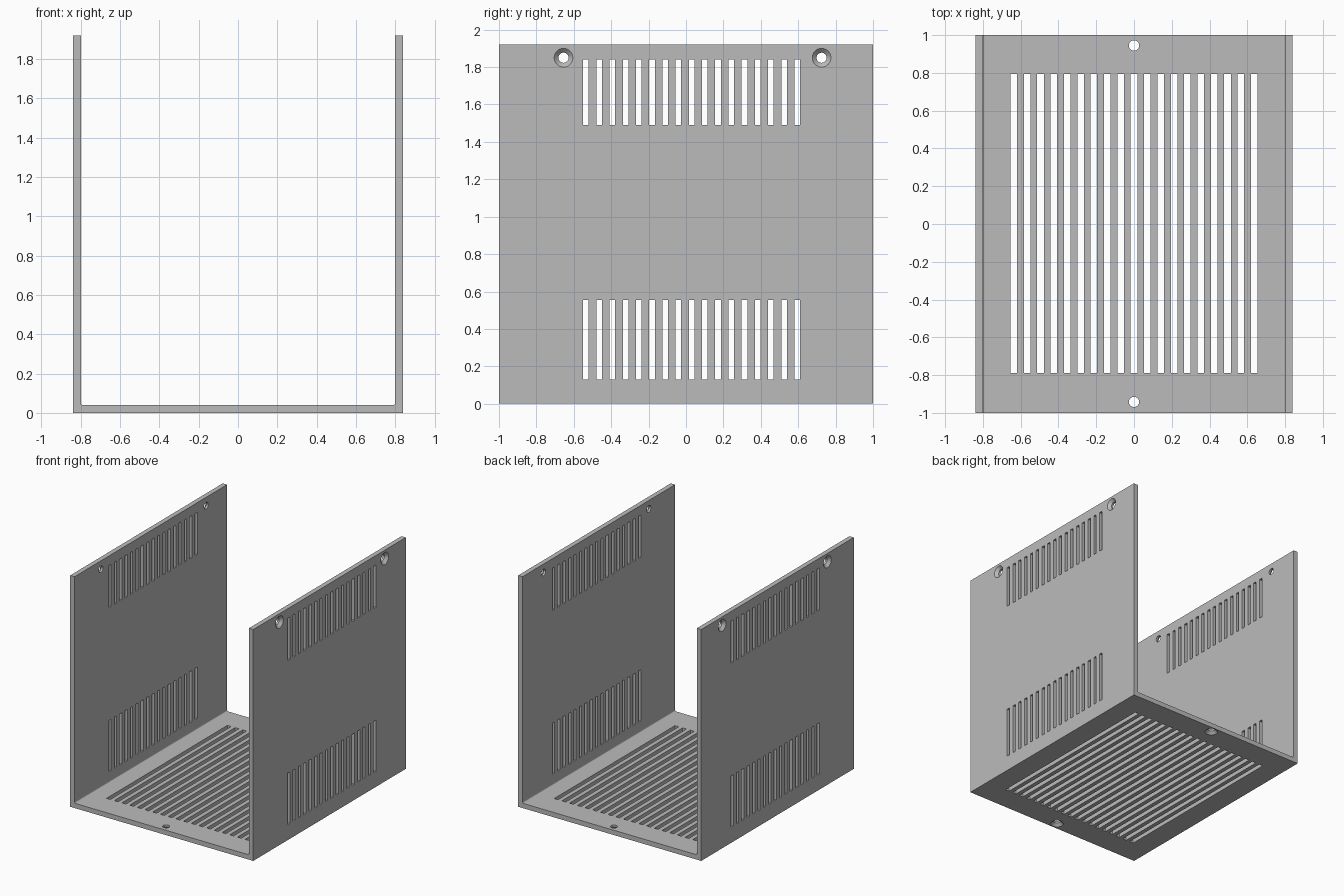
import bpy, bmesh, math
from mathutils import Matrix, Vector

if "Cube" in bpy.data.objects:
    bpy.data.objects.remove(bpy.data.objects["Cube"])

HALF_W, HALF_D, HEIGHT, T = 0.84, 1.0, 1.92, 0.04
FILLET = 0.01

metal = bpy.data.materials.new("grey_sheet_metal")
metal.diffuse_color = (0.5, 0.5, 0.5, 1)
metal.use_nodes = True
metal.node_tree.nodes["Principled BSDF"].inputs["Base Color"].default_value = metal.diffuse_color


def make_object(name, bm):
    bmesh.ops.recalc_face_normals(bm, faces=bm.faces)
    mesh = bpy.data.meshes.new(name)
    bm.to_mesh(mesh)
    bm.free()
    mesh.materials.append(metal)
    ob = bpy.data.objects.new(name, mesh)
    bpy.context.collection.objects.link(ob)
    return ob


def box(bm, lo, hi):
    lo, hi = Vector(lo), Vector(hi)
    m = Matrix.Translation((lo + hi) / 2) @ Matrix.Diagonal((*(hi - lo), 1))
    bmesh.ops.create_cube(bm, size=1, matrix=m)


def countersink(bm, pos, turn):
    """Screw hole plug: wide at the outer skin (local z = 0), narrow inwards."""
    m = Matrix.Translation(pos) @ turn
    n = 48
    rings = []
    for r, z in ((0.05, -0.03), (0.05, 0.0), (0.027, 0.023), (0.027, 0.08)):
        rings.append([bm.verts.new(m @ Vector((r * math.cos(2 * math.pi * i / n),
                                               r * math.sin(2 * math.pi * i / n), z)))
                      for i in range(n)])
    for a, b in zip(rings, rings[1:]):
        for i in range(n):
            j = (i + 1) % n
            bm.faces.new((a[i], a[j], b[j], b[i]))
    bm.faces.new(rings[0][::-1])
    bm.faces.new(rings[-1])


# U-shaped cover: right half profile, mirrored, then extruded along y
inner = HALF_W - T
half = [(HALF_W, 0), (HALF_W, HEIGHT), (inner, HEIGHT)]
for k in range(5):
    a = -math.pi / 2 * k / 4
    half.append((inner - FILLET + FILLET * math.cos(a), T + FILLET + FILLET * math.sin(a)))
profile = half + [(-x, z) for x, z in reversed(half)]
bm = bmesh.new()
face = bm.faces.new([bm.verts.new((x, -HALF_D, z)) for x, z in profile])
ext = bmesh.ops.extrude_face_region(bm, geom=[face])
bmesh.ops.translate(bm, vec=(0, 2 * HALF_D, 0),
                    verts=[v for v in ext["geom"] if isinstance(v, bmesh.types.BMVert)])
cover = make_object("vented_cover", bm)

# Cutters for vents and screw holes
bm = bmesh.new()
for i in range(17):                                   # side wall vents, two rows
    y = -0.535 + i * 1.13 / 16
    for z0, z1 in ((0.13, 0.555), (1.49, 1.84)):
        box(bm, (-1, y - 0.015, z0), (1, y + 0.015, z1))
for i in range(19):                                   # floor vents
    x = (i - 9) * 0.0707
    box(bm, (x - 0.0175, -0.79, -0.05), (x + 0.0175, 0.795, 0.1))
for side in (-1, 1):                                  # wall screw holes
    for y in (-0.655, 0.725):
        countersink(bm, (side * HALF_W, y, 1.85), Matrix.Rotation(-side * math.pi / 2, 4, 'Y'))
for y in (-0.942, 0.945):                             # floor screw holes
    countersink(bm, (0, y, 0), Matrix.Identity(4))
cutter = make_object("vent_cutter", bm)
cutter.hide_render = True

# Cut, then remove the helper
mod = cover.modifiers.new("vents", 'BOOLEAN')
mod.operation, mod.solver, mod.object = 'DIFFERENCE', 'EXACT', cutter
bpy.context.view_layer.objects.active = cover
cover.select_set(True)
cutter.select_set(False)
bpy.ops.object.modifier_apply(modifier=mod.name)
bpy.data.objects.remove(cutter, do_unlink=True)

# Smooth only the round hole walls
bpy.ops.object.shade_smooth_by_angle(angle=math.radians(9))
